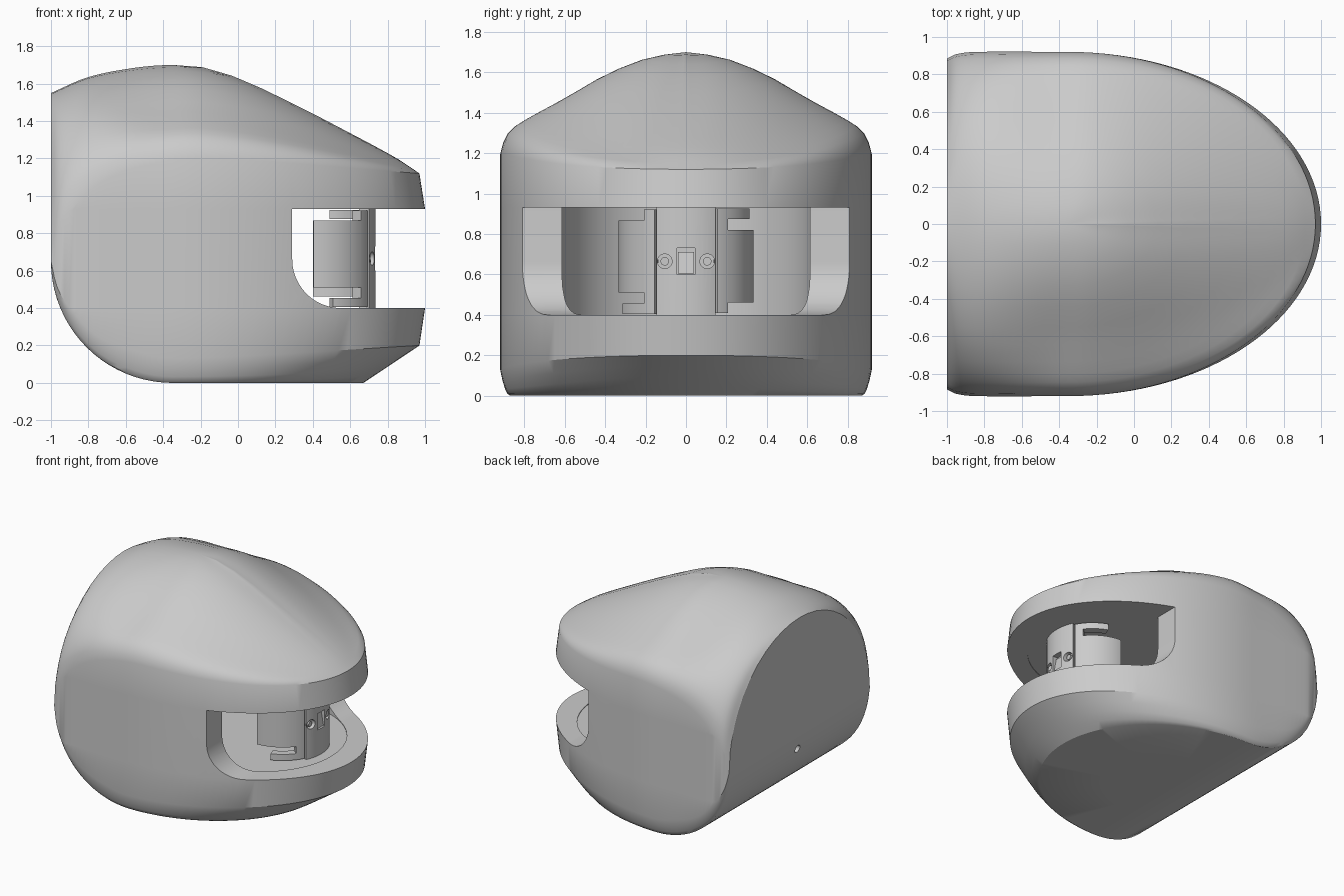
import bpy, bmesh, math
from mathutils import Vector

if "Cube" in bpy.data.objects:
    bpy.data.objects.remove(bpy.data.objects["Cube"])

CX = -0.35            # centre of the rounded nose plan
W = 0.92              # half width


def interp(pts, x):
    """Smooth curve through (x, value) points."""
    if x <= pts[0][0]:
        return pts[0][1]
    if x >= pts[-1][0]:
        return pts[-1][1]
    n = len(pts)

    def tan(i):
        a, b = pts[max(i - 1, 0)], pts[min(i + 1, n - 1)]
        return (b[1] - a[1]) / (b[0] - a[0])
    for i in range(n - 1):
        (x0, y0), (x1, y1) = pts[i], pts[i + 1]
        if x <= x1:
            h = x1 - x0
            t = (x - x0) / h
            return ((2*t**3 - 3*t**2 + 1) * y0 + (t**3 - 2*t*t + t) * h * tan(i)
                    + (3*t*t - 2*t**3) * y1 + (t**3 - t*t) * h * tan(i + 1))


CREST = [(-1, 1.55), (-.8, 1.635), (-.55, 1.685), (-.35, 1.70), (-.2, 1.69), (0, 1.63),
         (.3, 1.49), (.6, 1.335), (.85, 1.20), (.97, 1.12)]
RIM_TOP = [(-1, .66), (-.97, .80), (-.9, .92), (-.75, 1.06), (-.55, 1.15), (-.2, 1.2), (.97, 1.12)]
RIM_LOW = [(-1, .65), (-.97, .52), (-.9, .40), (-.75, .25), (-.55, .17), (-.35, .13), (.97, .20)]
ARCH = [(0, 1), (.2, .945), (.43, .78), (.65, .55), (.85, .35), (.94, .24), (.98, .13), (1, 0)]
SIDE = [(-1, .885), (-.95, .908), (-.85, .92), (-.35, .92)]


def half_width(x):
    if x < CX:
        return interp(SIDE, x)
    return W * math.sqrt(max(0, 1 - ((x - CX) / 1.32) ** 2))


def top_z(x, y):
    w = half_width(x)
    t = min(1, abs(y) / w) if w > 1e-4 else 0
    k = min(1, max(0, (x + 1) / .65))
    k = k * k * (3 - 2 * k)
    f = k * interp(ARCH, t) + (1 - k) * math.sqrt(max(0, 1 - t * t))
    rim = interp(RIM_TOP, x)
    return rim + (interp(CREST, x) - rim) * f


def belly_z(x):
    if x > CX:
        return 0
    return .65 - .65 * math.sqrt(max(0, 1 - ((CX - x) / .65) ** 2))


def rib(spine_x, rim, outer, s0, power):
    """One profile from the crest, over the side wall, to the belly."""
    sp = Vector((spine_x, 0))
    pts = []
    for s in (0, .12, .24, .36, .48, .6, .7, .8, .87, .92, .96, .985, 1):
        p = sp.lerp(rim, s)
        pts.append((p.x, p.y, top_z(p.x, p.y)))
    hi, lo = interp(RIM_TOP, rim.x), interp(RIM_LOW, rim.x)
    for z in (.93, .4):
        pts.append((outer.x, outer.y, min(hi, max(lo, z))))
    for c in (1, .75, .5, .25, 0):
        p = sp.lerp(rim, s0 + (1 - s0) * c)
        b = belly_z(p.x)
        pts.append((p.x, p.y, b + (lo - b) * c ** power))
    for s in (s0 * .5, 0):
        p = sp.lerp(rim, s)
        pts.append((p.x, p.y, belly_z(p.x)))
    return pts


def finish(bm, name):
    bmesh.ops.remove_doubles(bm, verts=bm.verts, dist=1e-4)
    bmesh.ops.holes_fill(bm, edges=bm.edges, sides=0)
    bmesh.ops.recalc_face_normals(bm, faces=bm.faces)
    me = bpy.data.meshes.new(name)
    bm.to_mesh(me)
    bm.free()
    ob = bpy.data.objects.new(name, me)
    bpy.context.collection.objects.link(ob)
    return ob


def prism(name, outline, depth):
    """Extrude a closed 3D outline along a vector."""
    bm = bmesh.new()
    f = bm.faces.new([bm.verts.new(p) for p in outline])
    r = bmesh.ops.extrude_face_region(bm, geom=[f])
    vs = [v for v in r['geom'] if isinstance(v, bmesh.types.BMVert)]
    bmesh.ops.translate(bm, verts=vs, vec=depth)
    return finish(bm, name)


def circle(cx, cy, r, n=32):
    return [(cx + r * math.cos(2*math.pi*i/n), cy + r * math.sin(2*math.pi*i/n)) for i in range(n)]


def cut(target, cutter):
    m = target.modifiers.new(cutter.name, 'BOOLEAN')
    m.operation, m.solver, m.object = 'DIFFERENCE', 'EXACT', cutter
    bpy.context.view_layer.objects.active = target
    bpy.ops.object.modifier_apply(modifier=m.name)
    bpy.data.objects.remove(cutter)


def smooth(ob, deg=30):
    bpy.ops.object.select_all(action='DESELECT')
    ob.select_set(True)
    bpy.context.view_layer.objects.active = ob
    bpy.ops.object.shade_smooth_by_angle(angle=math.radians(deg))


# main shell: ribs along one side, then mirrored around the nose
ribs = []
for i in range(20):
    x = CX - .65 * math.cos(i / 20 * math.pi / 2)
    w = half_width(x)
    ribs.append(rib(x, Vector((x, w)), Vector((x, w)), 1 - .05 / w, 2))
for i in range(33):
    a = math.pi / 2 * (1 - i / 32)
    c, s = math.cos(a), math.sin(a)
    rim = Vector((CX + 1.32 * c, W * s))
    s0 = 1 / math.hypot(1.32 * c / 1.02, W * s / .87)
    ribs.append(rib(CX, rim, Vector((CX + 1.35 * c, W * s)), s0, 1 + s * s))
ribs += [[(x, -y, z) for x, y, z in r] for r in reversed(ribs[:-1])]
bm = bmesh.new()
grid = [[bm.verts.new(p) for p in r] for r in ribs]
for a, b in zip(grid, grid[1:]):
    for k in range(len(a) - 1):
        bm.faces.new((a[k], a[k + 1], b[k + 1], b[k]))
shell = finish(bm, "shell")

# open slot with a rounded lower corner, round pocket and small rear hole
arc = [(.55 - .26 * math.sin(a), .66 - .26 * math.cos(a))
       for a in (math.pi / 2 * i / 12 for i in range(13))]
slot = [(1.2, .93), (1.2, .4)] + arc + [(.29, .93)]
cut(shell, prism("slot_cutter", [(x, -1.2, z) for x, z in slot], (0, 2.4, 0)))
cut(shell, prism("pocket_cutter", [(x, y, .395) for x, y in circle(.2, 0, .622, 64)], (0, 0, .54)))
cut(shell, prism("hole_cutter", [(-1.2, y, z) for y, z in circle(0, .5, .03, 20)], (.5, 0, 0)))
smooth(shell)


# curved column in the pocket
def arc_part(name, y0, y1, z0, z1, r=.34, thick=.06):
    a0, a1 = math.asin(y0 / .34), math.asin(y1 / .34)
    n = 14
    ang = [a0 + (a1 - a0) * i / n for i in range(n + 1)]
    pts = [(.395 + r * math.cos(a), r * math.sin(a)) for a in ang]
    pts += [(.395 + (r - thick) * math.cos(a), (r - thick) * math.sin(a)) for a in reversed(ang)]
    return prism(name, [(x, y, z0) for x, y in pts], (0, 0, z1 - z0))


panel = arc_part("centre_panel", -.147, .147, .395, .934)
cut(panel, prism("window_cutter", [(.69, y, z) for y, z in
                 ((-.045, .6), (.045, .6), (.045, .73), (-.045, .73))], (.1, 0, 0)))
for y in (-.105, .105):
    cut(panel, prism("socket_cutter", [(.685, py, pz) for py, pz in circle(y, .665, .036)], (.1, 0, 0)))
smooth(panel)
for y in (-.105, .105):
    smooth(prism("socket_pin", [(.67, py, pz) for py, pz in circle(y, .665, .021)], (.04, 0, 0)))
wedge = prism("window_wedge", [(.67, -.04, .605), (.725, -.04, .605), (.705, -.04, .71), (.67, -.04, .71)],
              (0, .08, 0))

# side wings and hooks: the second side is the first turned half round
for side, label in ((-1, "near"), (1, "far")):
    def part(name, y0, y1, z0, z1):
        if side > 0:
            y0, y1, z0, z1 = -y1, -y0, 1.33 - z1, 1.33 - z0
        smooth(arc_part(label + name, y0, y1, z0, z1, r=.335))
    part("_wing", -.3399, -.21, .51, .868)
    part("_spine", -.2105, -.157, .405, .922)
    part("_hook", -.32, -.2095, .405, .455)
